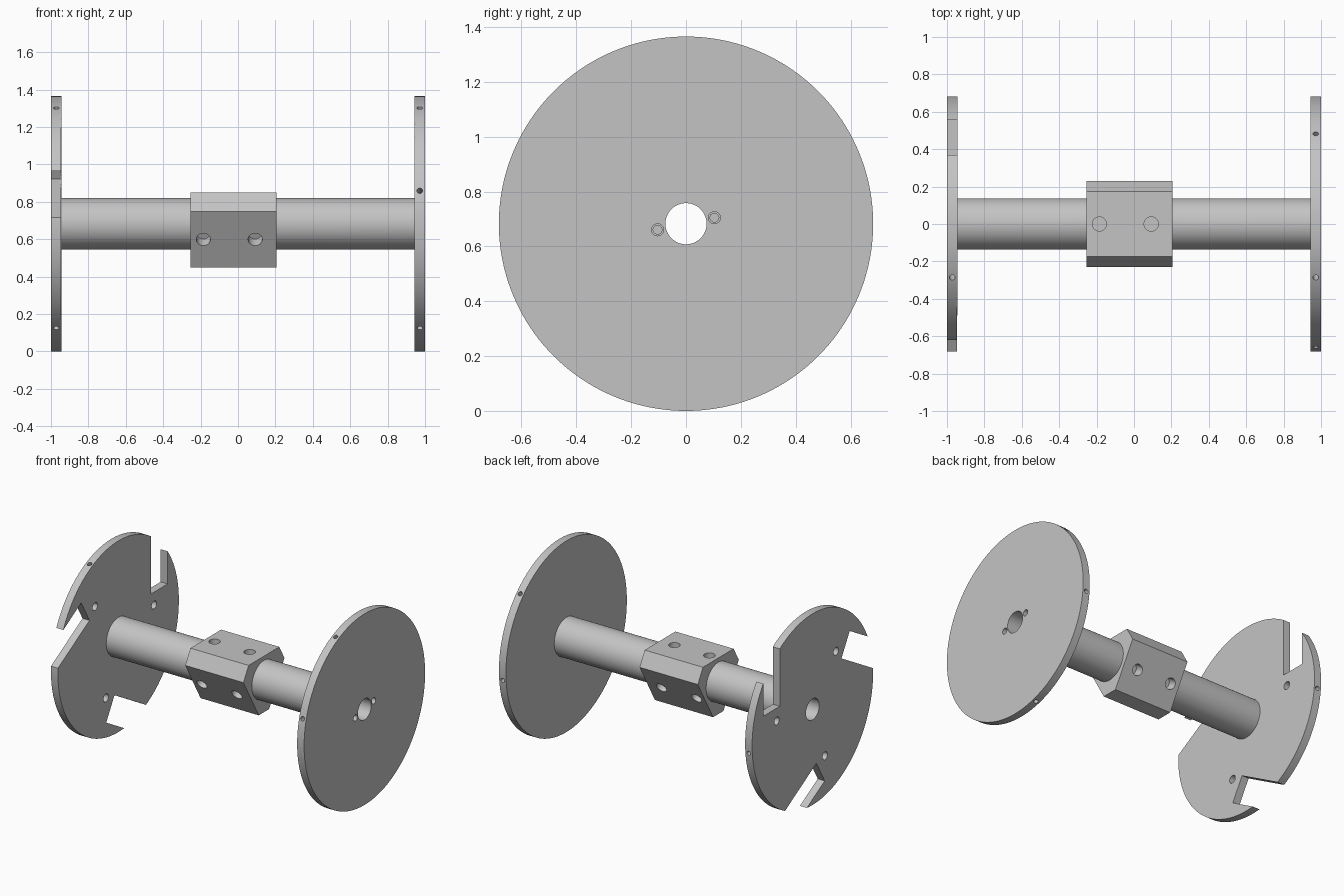
import bpy, bmesh
from math import radians, sin, cos
from mathutils import Matrix, Vector

if "Cube" in bpy.data.objects:
    bpy.data.objects.remove(bpy.data.objects["Cube"], do_unlink=True)

R = 0.6825            # disc radius, also the height of the axis
DISC_IN = 0.945       # inner face of the discs
TUBE_R, BORE_R = 0.137, 0.075
THIRDS = (0, 120, 240)

grey = bpy.data.materials.new("plain_grey")
grey.use_nodes = True
grey.diffuse_color = (0.55, 0.55, 0.55, 1)
grey.node_tree.nodes["Principled BSDF"].inputs["Base Color"].default_value = (0.55, 0.55, 0.55, 1)


def polar(x, r, deg):
    """Point around the axis; zero degrees is +y, ninety is up."""
    return Vector((x, r * cos(radians(deg)), R + r * sin(radians(deg))))


def add_rod(bm, a, b, radius, sides=32):
    """Cylinder from point a to point b."""
    d = b - a
    turn = d.to_track_quat('Z', 'Y').to_matrix().to_4x4()
    bmesh.ops.create_cone(bm, cap_ends=True, segments=sides, radius1=radius, radius2=radius,
                          depth=d.length, matrix=Matrix.Translation((a + b) / 2) @ turn)


def add_prism(bm, points, x0, x1):
    """Extrude an outline of points along x."""
    face = bm.faces.new([bm.verts.new((x0, p.y, p.z)) for p in points])
    ext = bmesh.ops.extrude_face_region(bm, geom=[face])
    verts = [v for v in ext["geom"] if isinstance(v, bmesh.types.BMVert)]
    bmesh.ops.translate(bm, verts=verts, vec=(x1 - x0, 0, 0))
    bmesh.ops.recalc_face_normals(bm, faces=bm.faces)


def make_object(name, bm):
    mesh = bpy.data.meshes.new(name)
    bm.to_mesh(mesh)
    bm.free()
    ob = bpy.data.objects.new(name, mesh)
    bpy.context.collection.objects.link(ob)
    mesh.materials.append(grey)
    return ob


def finish(ob, *cutters):
    """Cut the part, then smooth the round faces."""
    bpy.ops.object.select_all(action='DESELECT')
    bpy.context.view_layer.objects.active = ob
    ob.select_set(True)
    for bm in cutters:
        tool = make_object("cutter", bm)
        tool.hide_render = True
        mod = ob.modifiers.new("cut", 'BOOLEAN')
        mod.operation, mod.solver, mod.object = 'DIFFERENCE', 'EXACT', tool
        bpy.ops.object.modifier_apply(modifier=mod.name)
        bpy.data.objects.remove(tool, do_unlink=True)
    bpy.ops.object.shade_smooth_by_angle(angle=radians(25))


def axial(radius, x0, x1, sides=96):
    bm = bmesh.new()
    add_rod(bm, polar(x0, 0, 0), polar(x1, 0, 0), radius, sides)
    return bm


def rim_holes(x, starts):
    """Small radial holes drilled into the edge of a disc."""
    bm = bmesh.new()
    for s in starts:
        for t in THIRDS:
            add_rod(bm, polar(x, 0.58, s + t), polar(x, 0.72, s + t), 0.015, 24)
    return bm


def hub_holes():
    """Pairs of blind holes in the three wide faces of the hub."""
    bm = bmesh.new()
    for t in THIRDS:
        for x in (-0.185, 0.092):
            add_rod(bm, polar(x, 0.097, 90 + t), polar(x, 0.25, 90 + t), 0.038)
    return bm


def screw_holes(radius, x0, x1):
    bm = bmesh.new()
    for deg in (12, 192):
        add_rod(bm, polar(x0, 0.106, deg), polar(x1, 0.106, deg), radius, 24)
    return bm


# Axle tube
tube = make_object("axle_tube", axial(TUBE_R, -DISC_IN, DISC_IN))
finish(tube, axial(BORE_R, -1.1, 1.1), hub_holes(), screw_holes(0.016, 0.85, 1.1))

# Hub: triangular block with cut-off corners
bm = bmesh.new()
outline = []
for t in THIRDS:
    outline += [polar(0, 0.2405, 90 + t - 46), polar(0, 0.2405, 90 + t + 46)]
add_prism(bm, outline, -0.255, 0.205)
hub = make_object("hub_block", bm)
finish(hub, axial(TUBE_R - 0.002, -0.4, 0.4), hub_holes())

# Plain disc
plain = make_object("plain_disc", axial(R, DISC_IN, 1, 160))
finish(plain, axial(BORE_R, 0.8, 1.1), screw_holes(0.022, 0.8, 1.1),
       rim_holes(0.972, (114.8, 45)))

# Slotted disc: three open slots and three bolt holes
slots, bolts = bmesh.new(), bmesh.new()
for t in THIRDS:
    turn = Matrix.Rotation(radians(t), 3, 'X')
    corners = [(0.37, 0.163), (0.556, 0.163), (0.556, 0.9), (0.37, 0.9)]
    add_prism(slots, [turn @ Vector((0, y, z)) + Vector((0, 0, R)) for y, z in corners], -1.1, -0.8)
    add_rod(bolts, polar(-1.1, 0.41, 10 + t), polar(-0.8, 0.41, 10 + t), 0.028)
slotted = make_object("slotted_disc", axial(R, -1, -DISC_IN, 160))
finish(slotted, axial(BORE_R, -1.1, -0.8), slots, bolts, rim_holes(-0.972, (114.8,)))
